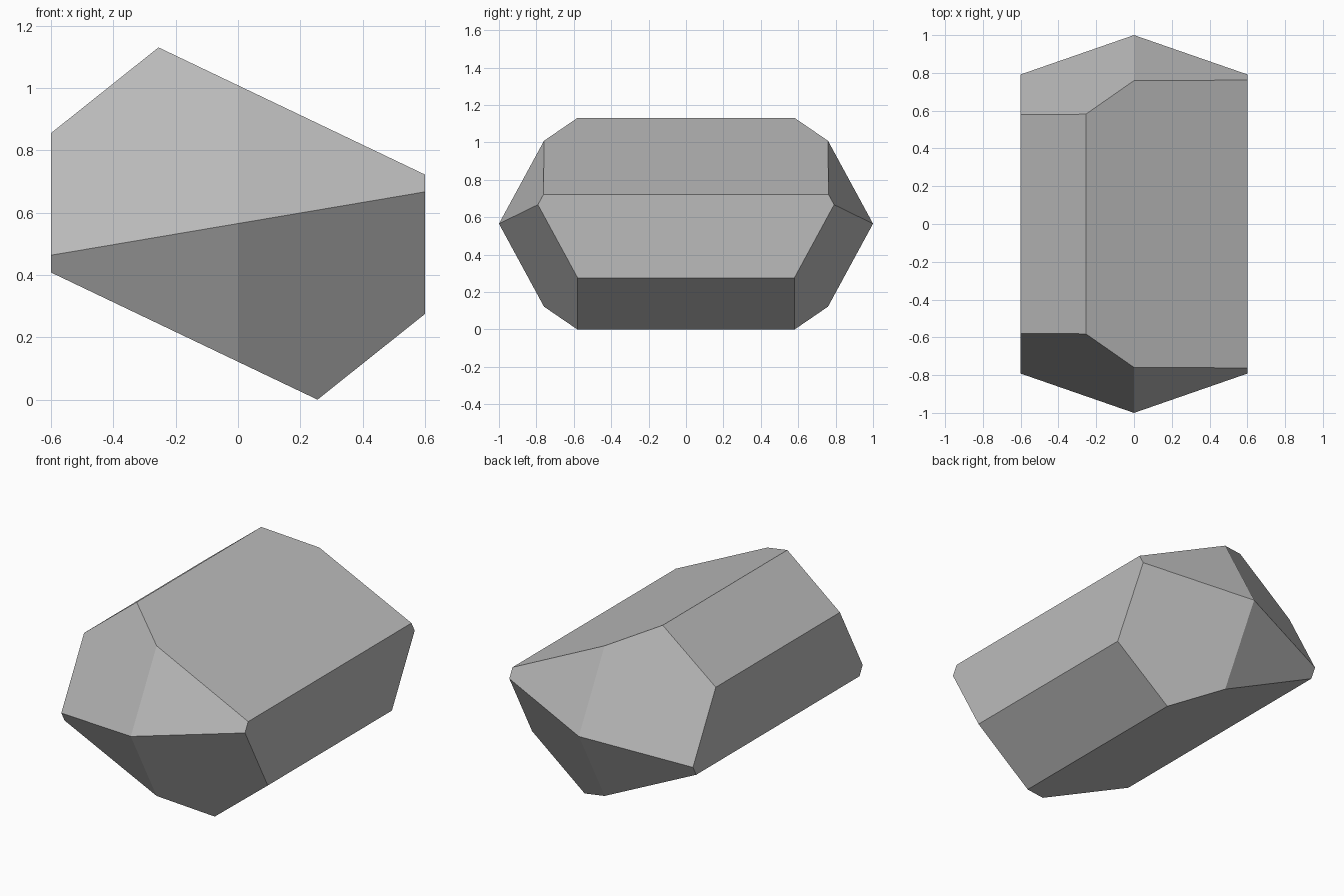
import bpy, bmesh
from mathutils import Vector

cube = bpy.data.objects.get("Cube")
if cube:
    bpy.data.objects.remove(cube, do_unlink=True)

# One grey for the whole stone
grey = bpy.data.materials.new("stone_grey")
grey.use_nodes = True
colour = (0.5, 0.5, 0.5, 1)
grey.diffuse_color = colour
grey.node_tree.nodes["Principled BSDF"].inputs["Base Color"].default_value = colour

MID = 0.565  # height of the long axis

# Half of the six-sided cross-section (x, height above axis); the rest is its half turn
half = [(-0.6, -0.157), (-0.6, 0.29), (-0.255, 0.565)]
section = half + [(-x, -z) for x, z in half]

# Six-sided prism along y
bm = bmesh.new()
base = bm.faces.new([bm.verts.new((x, -1.2, MID + z)) for x, z in section])
ext = bmesh.ops.extrude_face_region(bm, geom=[base], use_keep_orig=True)
moved = [v for v in ext["geom"] if isinstance(v, bmesh.types.BMVert)]
bmesh.ops.translate(bm, verts=moved, vec=(0, 2.4, 0))
bmesh.ops.recalc_face_normals(bm, faces=bm.faces)

# Cut four sloping facets meeting in a tip at each end
for end in (-1, 1):
    for turn in (-1, 1):
        for slope in (-0.439, 0.255):
            normal = Vector((turn * slope, end, turn * 0.543))
            cut = bmesh.ops.bisect_plane(
                bm, geom=bm.verts[:] + bm.edges[:] + bm.faces[:], dist=1e-5,
                plane_co=(0, end, MID), plane_no=normal, clear_outer=True)
            rim = [e for e in cut["geom_cut"] if isinstance(e, bmesh.types.BMEdge)]
            bmesh.ops.contextual_create(bm, geom=rim)

bmesh.ops.remove_doubles(bm, verts=bm.verts, dist=1e-4)
bmesh.ops.recalc_face_normals(bm, faces=bm.faces)

mesh = bpy.data.meshes.new("crystal")
bm.to_mesh(mesh)
bm.free()
mesh.materials.append(grey)
bpy.context.collection.objects.link(bpy.data.objects.new("crystal", mesh))
